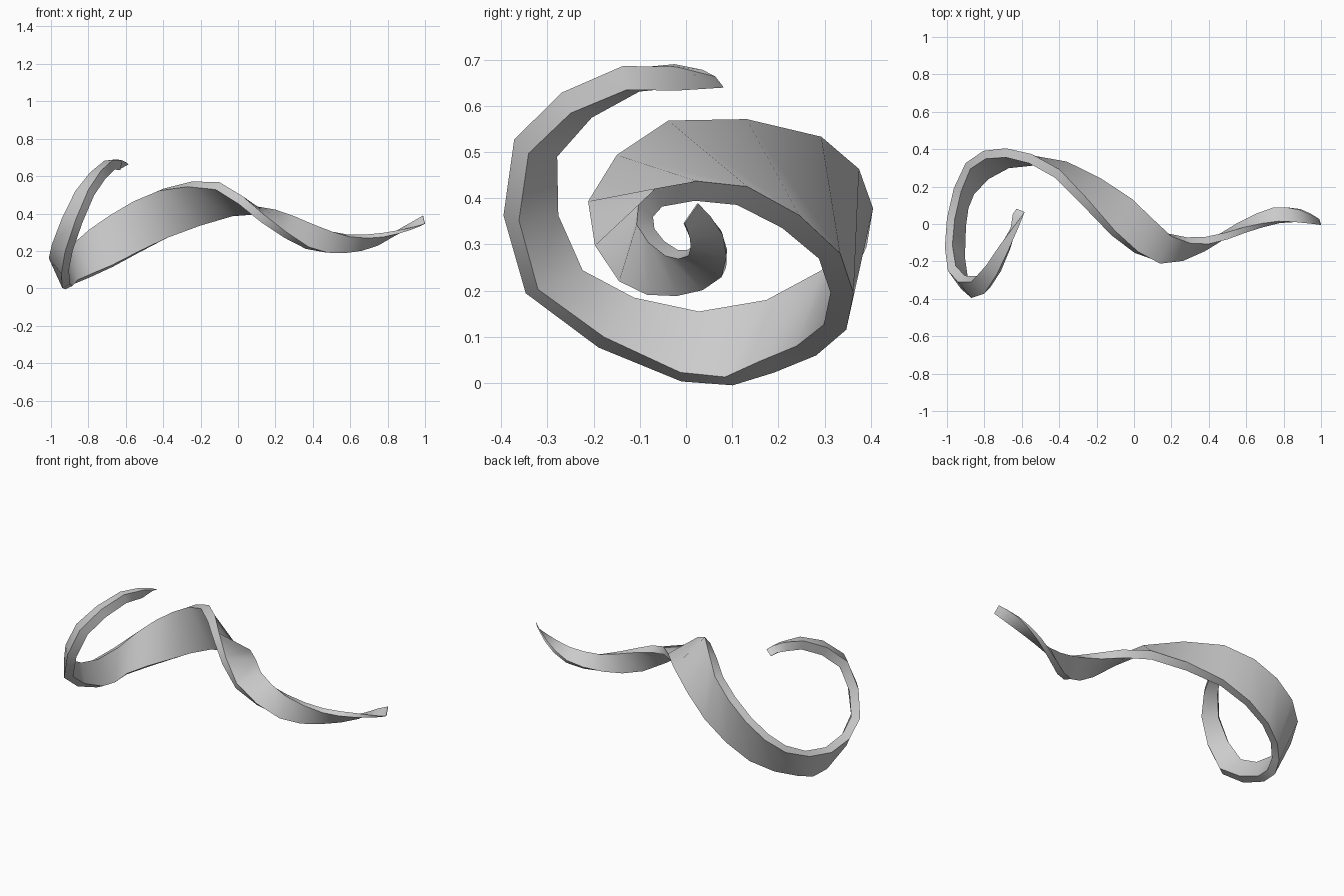
import bpy, bmesh, math
from mathutils import Vector

if "Cube" in bpy.data.objects:
    bpy.data.objects.remove(bpy.data.objects["Cube"])

# Ribbon key sections: front outer edge (x, y, z), back outer edge (x, y, z), thickness
KEYS = [
    (-.585, .064, .663, -.605, .036, .678, .052),
    (-.67, -.137, .686, -.715, -.11, .682, .053),
    (-.80, -.372, .527, -.87, -.31, .52, .053),
    (-.925, -.347, .194, -.995, -.25, .235, .05),
    (-.94, -.01, .003, -1.0, .03, .135, .046),
    (-.88, .19, .022, -.90, .326, .22, .047),
    (-.67, .347, .115, -.687, .405, .378, .05),
    (-.36, .334, .28, -.40, .293, .533, .052),
    (-.01, .133, .425, -.10, -.038, .568, .05),
    (.20, -.066, .421, .14, -.212, .393, .045),
    (.40, -.107, .343, .38, -.145, .22, .043),
    (.60, -.045, .275, .57, -.02, .188, .033),
    (.78, .005, .275, .75, .077, .229, .025),
    (.93, .008, .315, .89, .08, .32, .012),
    (1.0, -.003, .345, .99, .027, .388, .003),
]


def densify(rows):
    """Insert a Catmull-Rom midpoint in every span."""
    out = []
    for i in range(len(rows) - 1):
        a, b = rows[max(i - 1, 0)], rows[i]
        c, d = rows[i + 1], rows[min(i + 2, len(rows) - 1)]
        out.append(b)
        out.append(tuple((9 * (q + r) - p - s) / 16 for p, q, r, s in zip(a, b, c, d)))
    return out + [rows[-1]]


rows = densify(KEYS)
front = [Vector(r[:3]) for r in rows]
back = [Vector(r[3:6]) for r in rows]
mid = [(a + b) / 2 for a, b in zip(front, back)]

# Sweep the four-cornered section along the spiral
bm = bmesh.new()
rings = []
for i, r in enumerate(rows):
    tangent = mid[min(i + 1, len(rows) - 1)] - mid[max(i - 1, 0)]
    inward = tangent.cross(back[i] - front[i]).normalized() * r[6]
    corners = (front[i], back[i], back[i] + inward, front[i] + inward)
    rings.append([bm.verts.new(p) for p in corners])
for a, b in zip(rings, rings[1:]):
    for k in range(4):
        n = (k + 1) % 4
        bm.faces.new((a[k], a[n], b[n], b[k]))
bm.faces.new(rings[0])
bm.faces.new(rings[-1])
bmesh.ops.recalc_face_normals(bm, faces=bm.faces[:])

mesh = bpy.data.meshes.new("spiral_ribbon")
bm.to_mesh(mesh)
bm.free()
ribbon = bpy.data.objects.new("spiral_ribbon", mesh)
bpy.context.collection.objects.link(ribbon)

# Smooth along the band, crisp along its edges
bpy.context.view_layer.objects.active = ribbon
ribbon.select_set(True)
bpy.ops.object.shade_smooth_by_angle(angle=math.radians(40))
